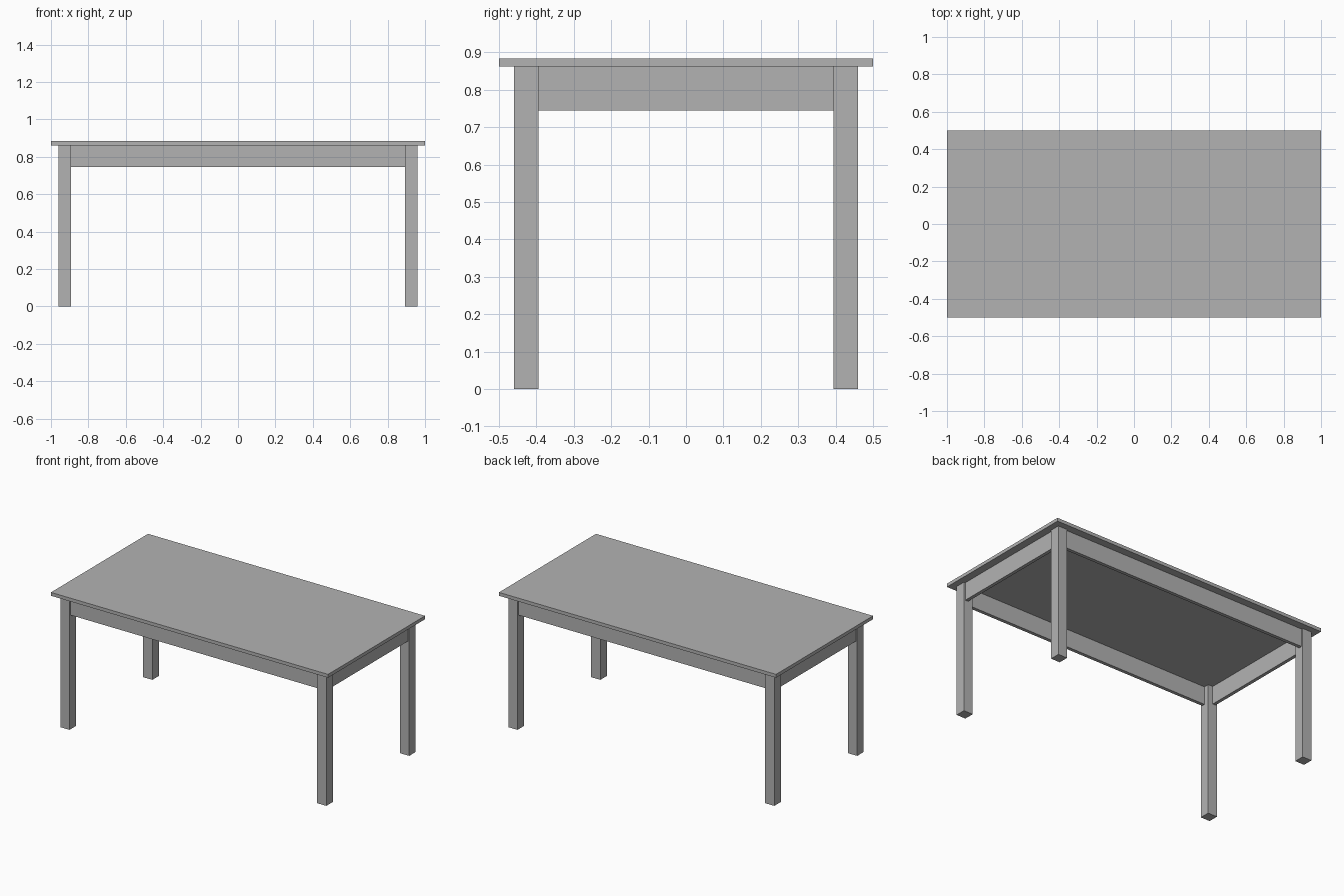
import bpy

# Remove the default cube
cube = bpy.data.objects.get("Cube")
if cube:
    bpy.data.objects.remove(cube, do_unlink=True)

# One plain grey finish
GREY = (0.45, 0.45, 0.45, 1.0)
grey = bpy.data.materials.new("plain_grey")
grey.use_nodes = True
grey.diffuse_color = GREY
grey.node_tree.nodes["Principled BSDF"].inputs["Base Color"].default_value = GREY

# Main dimensions
HALF_X, HALF_Y = 1.0, 0.5
HEIGHT, TOP_THICK = 0.884, 0.022
UNDER = HEIGHT - TOP_THICK
LEG, OVERHANG = 0.066, 0.04
APRON_Z = 0.745
APRON_THICK, RECESS = 0.022, 0.01


def box(name, low, high):
    """Flat-sided box between two opposite corners."""
    bpy.ops.mesh.primitive_cube_add(size=1, location=[(a + b) / 2 for a, b in zip(low, high)])
    obj = bpy.context.object
    obj.name = name
    obj.scale = [b - a for a, b in zip(low, high)]
    bpy.ops.object.transform_apply(location=False, rotation=False, scale=True)
    obj.data.materials.append(grey)
    return obj


# Table top
box("table_top", (-HALF_X, -HALF_Y, UNDER), (HALF_X, HALF_Y, HEIGHT))

# Outer and inner faces of the legs
out_x, out_y = HALF_X - OVERHANG, HALF_Y - OVERHANG
in_x, in_y = out_x - LEG, out_y - LEG


def span(sign, inner, outer):
    """Ordered interval on one side of the centre."""
    return sorted((sign * inner, sign * outer))


# Legs
for sx, side in ((1, "left"), (-1, "right")):
    for sy, end in ((-1, "front"), (1, "back")):
        x, y = span(sx, in_x, out_x), span(sy, in_y, out_y)
        box(f"{end}_{side}_leg", (x[0], y[0], 0), (x[1], y[1], UNDER))

# Long aprons between the legs
for sy, end in ((-1, "front"), (1, "back")):
    y = span(sy, out_y - RECESS - APRON_THICK, out_y - RECESS)
    box(f"{end}_apron", (-in_x, y[0], APRON_Z), (in_x, y[1], UNDER))

# Short aprons between the legs
for sx, side in ((1, "left"), (-1, "right")):
    x = span(sx, out_x - RECESS - APRON_THICK, out_x - RECESS)
    box(f"{side}_apron", (x[0], -in_y, APRON_Z), (x[1], in_y, UNDER))
